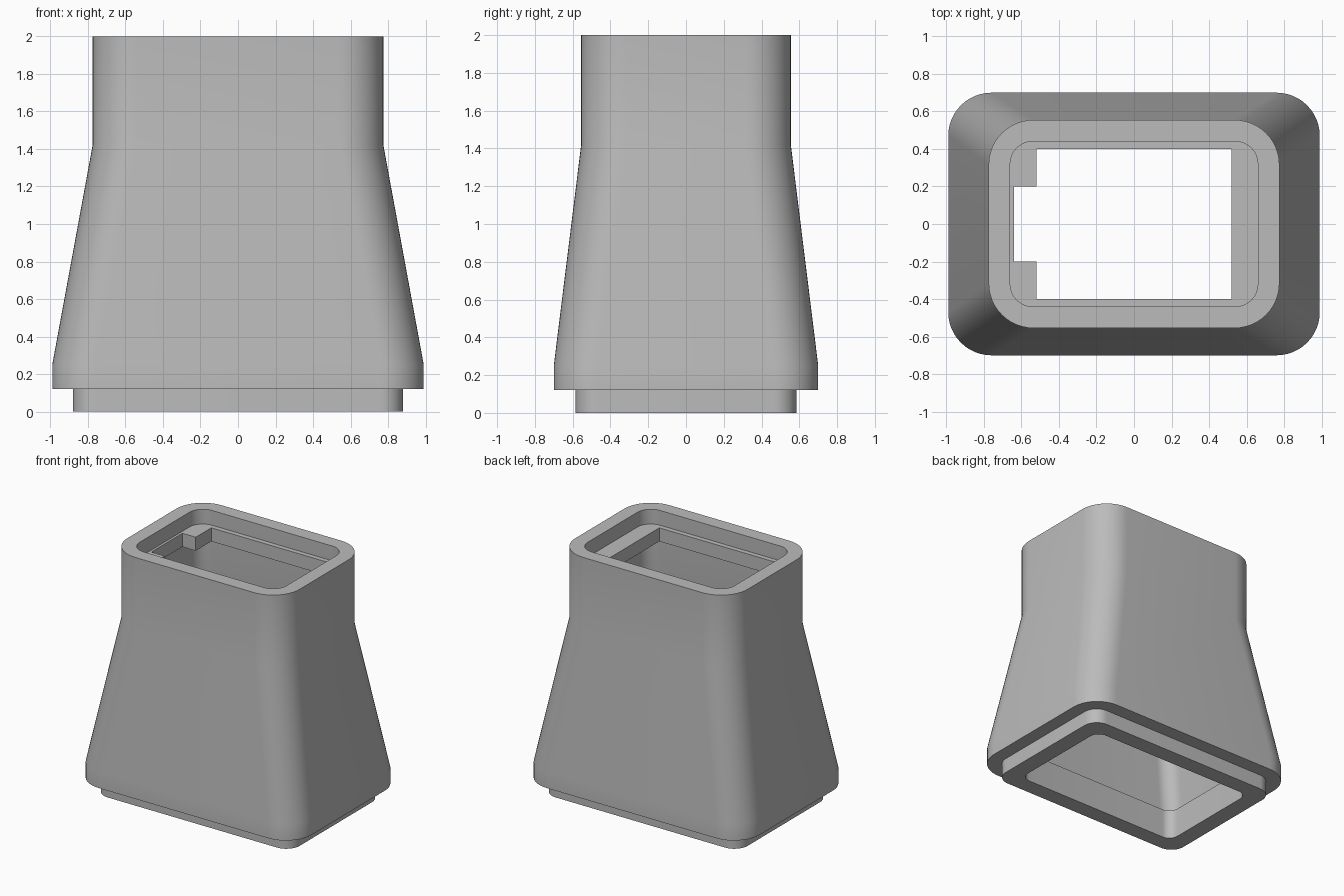
import bpy, bmesh, math

cube = bpy.data.objects.get("Cube")
if cube:
    bpy.data.objects.remove(cube, do_unlink=True)

grey = bpy.data.materials.new("plain_grey")
grey.use_nodes = True
COLOUR = (0.5, 0.5, 0.5, 1)
grey.diffuse_color = COLOUR
grey.node_tree.nodes["Principled BSDF"].inputs["Base Color"].default_value = COLOUR


def rounded_rect(hx, hy, radius, z, steps=12):
    """Points of a rounded rectangle, counter-clockwise."""
    points = []
    corners = ((1, 1), (-1, 1), (-1, -1), (1, -1))
    for quarter, (sx, sy) in enumerate(corners):
        for i in range(steps + 1):
            a = math.radians(90) * (quarter + i / steps)
            points.append((sx * (hx - radius) + radius * math.cos(a),
                           sy * (hy - radius) + radius * math.sin(a), z))
    return points


def finish(name, bm):
    bmesh.ops.recalc_face_normals(bm, faces=bm.faces)
    mesh = bpy.data.meshes.new(name)
    bm.to_mesh(mesh)
    bm.free()
    mesh.materials.append(grey)
    obj = bpy.data.objects.new(name, mesh)
    bpy.context.collection.objects.link(obj)
    bpy.ops.object.select_all(action="DESELECT")
    obj.select_set(True)
    bpy.context.view_layer.objects.active = obj
    bpy.ops.object.shade_smooth_by_angle(angle=math.radians(30))
    return obj


# Hollow tapered body: half width, half depth, corner radius, height
sections = [
    (0.88, 0.585, 0.12, 0),       # plug outside
    (0.88, 0.585, 0.12, 0.12),
    (0.99, 0.70, 0.23, 0.12),     # shoulder
    (0.99, 0.70, 0.23, 0.25),
    (0.775, 0.555, 0.24, 1.42),   # neck
    (0.775, 0.555, 0.24, 2),
    (0.66, 0.44, 0.12, 2),        # inside
    (0.66, 0.44, 0.12, 1.42),
    (0.87, 0.58, 0.12, 0.24),
    (0.74, 0.45, 0.08, 0.24),     # inner lip
    (0.74, 0.45, 0.08, 0),
]
bm = bmesh.new()
rings = [[bm.verts.new(p) for p in rounded_rect(*s)] for s in sections]
for k, ring in enumerate(rings):
    following = rings[(k + 1) % len(rings)]
    for i in range(len(ring)):
        j = (i + 1) % len(ring)
        bm.faces.new((ring[i], ring[j], following[j], following[i]))
finish("tapered_body", bm)

# Ledge plate with a notched rectangular opening
LEDGE_TOP, LEDGE_DEPTH = 1.88, 0.11
opening = [(0.52, -0.4), (0.52, 0.4), (-0.52, 0.4), (-0.52, 0.2),
           (-0.64, 0.2), (-0.64, -0.2), (-0.52, -0.2), (-0.52, -0.4)]
bm = bmesh.new()
edges = []
for loop in (rounded_rect(0.67, 0.45, 0.13, LEDGE_TOP),
             [(x, y, LEDGE_TOP) for x, y in opening]):
    verts = [bm.verts.new(p) for p in loop]
    edges += [bm.edges.new((v, verts[i - 1])) for i, v in enumerate(verts)]
bmesh.ops.triangle_fill(bm, edges=edges, use_beauty=True)
solid = bmesh.ops.extrude_face_region(bm, geom=bm.faces[:], use_keep_orig=True)
lower = [g for g in solid["geom"] if isinstance(g, bmesh.types.BMVert)]
bmesh.ops.translate(bm, verts=lower, vec=(0, 0, -LEDGE_DEPTH))
finish("notched_ledge", bm)
